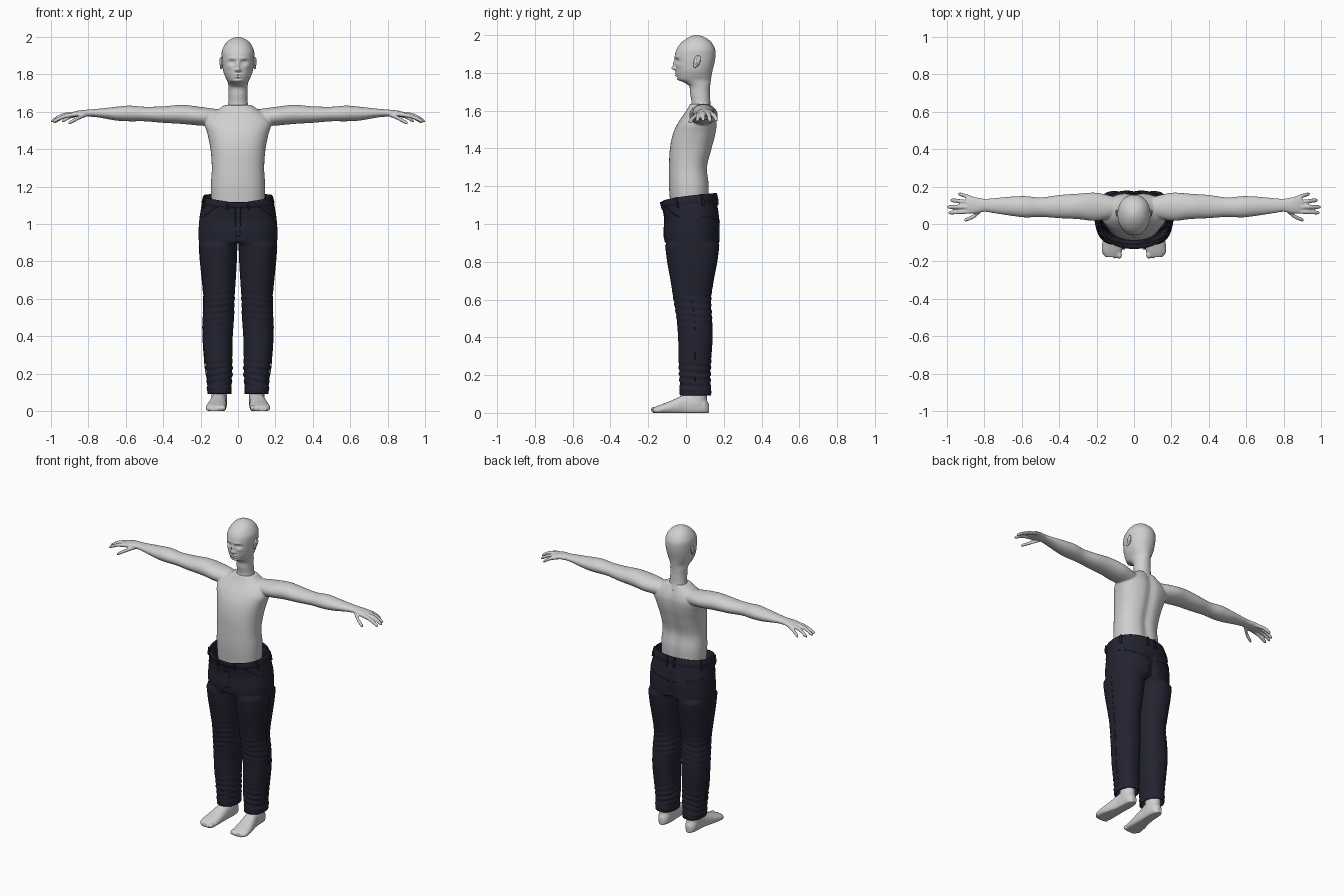
import bpy, bmesh, math
from math import sin, cos, pi, exp
from mathutils import Vector, Matrix

if "Cube" in bpy.data.objects:
    bpy.data.objects.remove(bpy.data.objects["Cube"])


def material(name, rgb):
    m = bpy.data.materials.new(name)
    m.diffuse_color = (*rgb, 1)
    m.use_nodes = True
    m.node_tree.nodes["Principled BSDF"].inputs["Base Color"].default_value = m.diffuse_color
    return m


SKIN = material("pale grey skin", (0.63, 0.63, 0.63))
DENIM = material("dark navy denim", (0.016, 0.017, 0.030))


def interp(rows, s):
    """Smooth Hermite interpolation of rows keyed by their first value."""
    s = min(max(s, rows[0][0]), rows[-1][0])
    i = 0
    while i < len(rows) - 2 and s > rows[i + 1][0]:
        i += 1

    def slope(k, c):
        a, b = max(k - 1, 0), min(k + 1, len(rows) - 1)
        return (rows[b][c] - rows[a][c]) / (rows[b][0] - rows[a][0])
    h = rows[i + 1][0] - rows[i][0]
    t = (s - rows[i][0]) / h
    return [(2*t**3 - 3*t*t + 1) * rows[i][c] + (t**3 - 2*t*t + t) * h * slope(i, c)
            + (3*t*t - 2*t**3) * rows[i + 1][c] + (t**3 - t*t) * h * slope(i + 1, c)
            for c in range(1, len(rows[0]))]


def spread(a, b, n):
    return [a + (b - a) * i / n for i in range(n + 1)]


def power(v, e):
    return math.copysign(abs(v) ** e, v)


def loft(bm, rings, caps=True, skip=None):
    vs = [[bm.verts.new(p) for p in r] for r in rings]
    n = len(vs[0])
    for i in range(len(vs) - 1):
        for j in range(n):
            if skip and skip(i, j):
                continue
            k = (j + 1) % n
            bm.faces.new((vs[i][j], vs[i][k], vs[i + 1][k], vs[i + 1][j]))
    if caps:
        bm.faces.new(vs[0][::-1])
        bm.faces.new(vs[-1])


def finish(bm, name, mat, mirror=False, voxel=0, smooth=3, recalc=True):
    if recalc:
        bmesh.ops.recalc_face_normals(bm, faces=bm.faces[:])
    me = bpy.data.meshes.new(name)
    bm.to_mesh(me)
    bm.free()
    me.polygons.foreach_set("use_smooth", [True] * len(me.polygons))
    me.materials.append(mat)
    ob = bpy.data.objects.new(name, me)
    bpy.context.collection.objects.link(ob)
    if mirror:
        ob.modifiers.new("mirror", 'MIRROR').merge_threshold = 0.0005
    if voxel:
        r = ob.modifiers.new("fuse", 'REMESH')
        r.mode, r.voxel_size, r.use_smooth_shade = 'VOXEL', voxel, True
        s = ob.modifiers.new("soften", 'SMOOTH')
        s.factor, s.iterations = 0.5, smooth
    return ob


def limb(bm, rows, steps, n=20):
    """Tube along x from rows of x, centre y, centre z, radius y, radius z."""
    rings = []
    for x in spread(rows[0][0], rows[-1][0], steps):
        cy, cz, ry, rz = interp(rows, x)
        rings.append([(x, cy + ry * cos(2*pi*k/n), cz + rz * sin(2*pi*k/n)) for k in range(n)])
    loft(bm, rings)


def ball(bm, loc, size, rot=0):
    m = Matrix.Translation(loc) @ Matrix.Rotation(rot, 4, 'X') @ Matrix.Diagonal((*size, 1))
    bmesh.ops.create_uvsphere(bm, u_segments=20, v_segments=12, radius=1, matrix=m)


# Torso, arms and hands, fused into one skin
TORSO = [(1.07, -.08, .12, .14), (1.2, -.09, .125, .145), (1.3, -.09, .116, .14),
         (1.4, -.085, .14, .147), (1.48, -.068, .16, .163), (1.54, -.04, .166, .178),
         (1.58, -.012, .158, .155), (1.61, .008, .147, .11), (1.635, .02, .137, .074)]
bm = bmesh.new()
rings = []
for z in spread(1.07, 1.635, 40):
    yf, yb, w = interp(TORSO, z)
    ring = []
    for k in range(64):
        a = 2 * pi * k / 64
        x = w * power(cos(a), .86)
        y = (yf + yb) / 2 + (yb - yf) / 2 * power(sin(a), .86)
        if sin(a) > 0:  # groove along the spine
            y -= .012 * exp(-(x / .03) ** 2)
        ring.append((x, y, z))
    rings.append(ring)
loft(bm, rings)
limb(bm, [(.08, .09, 1.565, .05, .045), (.2, .092, 1.576, .075, .05), (.3, .094, 1.586, .068, .051),
          (.4, .093, 1.585, .062, .044), (.5, .09, 1.588, .052, .039), (.58, .092, 1.591, .057, .042),
          (.65, .095, 1.59, .052, .037), (.75, .098, 1.593, .04, .023), (.8, .1, 1.593, .035, .019),
          (.85, .1, 1.59, .044, .017), (.885, .102, 1.585, .046, .014), (.9, .102, 1.583, .04, .01)], 60, 28)
FINGERS = [((.86, .068, 1.587), (.93, .064, 1.575), (.993, .06, 1.546)),
           ((.86, .09, 1.589), (.94, .092, 1.58), (1.0, .09, 1.548)),
           ((.86, .112, 1.588), (.93, .122, 1.575), (.982, .127, 1.544)),
           ((.85, .13, 1.586), (.9, .15, 1.573), (.94, .162, 1.548)),
           ((.81, .08, 1.585), (.855, .042, 1.566), (.908, .019, 1.537))]
for base, mid, tip in FINGERS:
    r = .0115
    end = [tip[c] - .06 * (tip[c] - mid[c]) for c in range(3)]
    limb(bm, [(*base, r, r), (*mid, r, r), (*end, r * .85, r * .8), (*tip, r * .4, r * .4)], 14, 12)
finish(bm, "torso_and_arms", SKIN, mirror=True, voxel=.005)

# Head and neck
HEAD = [(1.6, .01, .14, .068), (1.635, .028, .13, .054), (1.69, .022, .127, .05), (1.73, .016, .128, .051),
        (1.75, -.012, .13, .053), (1.764, -.042, .132, .057), (1.785, -.05, .135, .067),
        (1.81, -.053, .14, .077), (1.85, -.056, .15, .084), (1.89, -.059, .156, .087),
        (1.925, -.05, .154, .086), (1.955, -.03, .14, .073), (1.978, -.003, .117, .055),
        (1.992, .022, .092, .033), (1.9985, .042, .07, .013), (2.0, .052, .06, .003)]
# Face relief: x, z, push, spread x, spread z
FACE = [(0, 1.825, -.022, .010, .011), (0, 1.85, -.012, .008, .018), (.013, 1.822, -.007, .006, .006),
        (.032, 1.865, .013, .017, .010), (.032, 1.864, -.006, .009, .005), (.03, 1.886, -.004, .02, .006),
        (0, 1.799, -.008, .018, .004), (0, 1.786, -.008, .015, .0045), (0, 1.776, .004, .02, .004),
        (0, 1.764, -.004, .015, .008), (.048, 1.84, -.004, .014, .012)]
bm = bmesh.new()
rings = []
for z in spread(1.6, 1.97, 110) + [1.976, 1.981, 1.986, 1.99, 1.9935, 1.9965, 1.9985, 1.9995, 2.0]:
    yf, yb, w = interp(HEAD, z)
    yc = yf + .52 * (yb - yf)
    ring = []
    for k in range(96):
        a = 2 * pi * k / 96
        x = w * power(cos(a), .95)
        y = yc + power(sin(a), .95) * ((yb - yc) if sin(a) > 0 else (yc - yf))
        if sin(a) < 0:
            y += sum(p * exp(-((abs(x) - fx) / sx) ** 2 - ((z - fz) / sz) ** 2)
                     for fx, fz, p, sx, sz in FACE)
        ring.append((x, y, z))
    rings.append(ring)
loft(bm, rings)
finish(bm, "head_and_neck", SKIN)

bm = bmesh.new()
ball(bm, (.088, .058, 1.862), (.008, .017, .031), -.2)
ball(bm, (.093, .066, 1.868), (.007, .011, .024), -.2)
ball(bm, (.09, .048, 1.838), (.006, .009, .011))
finish(bm, "ears", SKIN, mirror=True)

# Bare feet with ankles and toes
FOOT = [(-.176, .117, .036, .026), (-.15, .118, .053, .038), (-.1, .115, .054, .056), (-.05, .109, .048, .078),
        (0, .103, .042, .1), (.05, .1, .041, .11), (.1, .1, .034, .08), (.122, .1, .016, .045)]
bm = bmesh.new()
rings = []
for y in spread(-.176, .122, 36):
    cx, rx, top = interp(FOOT, y)
    rings.append([(cx + rx * power(cos(2*pi*k/32), .8), y,
                   max(0, top * (.42 + .58 * sin(2*pi*k/32)))) for k in range(32)])
loft(bm, rings)
loft(bm, [[(.1 + .042 * cos(2*pi*k/24), .058 + .052 * sin(2*pi*k/24), z) for k in range(24)]
          for z in (.04, .08, .12, .16)])
for i in range(5):
    r = .016 if i == 0 else .0115
    ball(bm, (.079 + (.004 if i else 0) + i * .0195, -.166 + .007 * max(i - 1, 0), r + .001), (r * .9, .02, r))
finish(bm, "feet", SKIN, mirror=True, voxel=.005, smooth=2)

# Trousers: each leg is a tube that opens into half of the hips above the crotch
LEG = [(.092, .035, .160, -.03, .13), (.13, .035, .164, -.032, .131), (.2, .03, .17, -.036, .13),
       (.3, .03, .182, -.04, .135), (.4, .028, .188, -.042, .141), (.5, .021, .188, -.05, .138),
       (.6, .018, .183, -.066, .133), (.7, .012, .192, -.082, .147), (.8, .006, .202, -.1, .166),
       (.88, .003, .208, -.11, .176), (.95, 0, .211, -.118, .181), (1.02, 0, .207, -.114, .178),
       (1.07, 0, .196, -.122, .165), (1.115, 0, .183, -.13, .153)]
N, CROTCH = 48, .9


def trouser_point(z, t, out=0):
    xi, xo, yf, yb = interp(LEG, z)
    out += .003 * (z < .131) + .003 * (z > 1.083)  # cuff and waistband
    xo, yf, yb = xo + out, yf - out, yb + out
    cy, ry = (yf + yb) / 2, (yb - yf) / 2
    if z < CROTCH:
        x = (xi + xo) / 2 + (xo - xi) / 2 * power(cos(t), .88)
        y = cy + ry * power(sin(t), .88)
        # soft folds at the ankle and behind the knee
        fold = .004 * max(0, 1 - abs(z - .2) / .12) + .0025 * max(0, 1 - abs(z - .55) / .15)
        y += fold * sin(z * 190 + 3 * cos(t)) * sin(t)
        x += fold * sin(z * 170 + 2 * sin(t)) * cos(t)
    else:
        x = xo * (1 + cos(t)) / 2
        if abs(t - pi) < 4 / N / 2 * 1.7:
            x = 0
        y = cy + math.copysign(ry * max(0, 1 - (x / xo) ** 2.3) ** (1 / 2.3), sin(t))
        if sin(t) > 0:  # seat crease
            y -= .018 * exp(-(x / .025) ** 2) * max(0, 1 - abs(z - .93) / .12)
    u = min(max((z - 1.0) / .115, 0), 1)
    z += u * u * (3 - 2 * u) * .05 * math.sqrt(max(0, (y + .13) / .3))
    return Vector((x, y, z))


heights = spread(.092, .13, 4) + spread(.134, .885, 90) + spread(.905, 1.082, 22) + spread(1.085, 1.115, 4)
bm = bmesh.new()
loft(bm, [[trouser_point(z, (k + .5) * 2 * pi / N) for k in range(N)] for z in heights], caps=False,
     skip=lambda i, j: heights[i] >= CROTCH and j == N // 2 - 1)
ob = finish(bm, "trousers", DENIM, mirror=True, recalc=False)
sol = ob.modifiers.new("cloth", 'SOLIDIFY')
sol.thickness, sol.offset = .008, -1


# Stitched seams laid on the trousers; each takes height and angle at its ends
def seam(name, fn, radius=.002):
    cu = bpy.data.curves.new(name, 'CURVE')
    cu.dimensions, cu.bevel_depth, cu.bevel_resolution = '3D', radius, 1
    for side in (1, -1):
        sp = cu.splines.new('POLY')
        sp.points.add(24)
        for i, p in enumerate(sp.points):
            v = trouser_point(*fn(i / 24))
            p.co = (v.x * side, v.y, v.z, 1)
    cu.materials.append(DENIM)
    ob = bpy.data.objects.new(name, cu)
    bpy.context.collection.objects.link(ob)


seam("front_pockets", lambda s: (1.082 - .05 * sin(s * pi / 2), 2 * pi - 1.45 + 1.2 * s - .15 * s * s))
seam("back_yoke", lambda s: (1.0 + .035 * s, pi - .1 - 2.7 * s))
seam("fly", lambda s: (.93 + .15 * s, pi + .52 - .15 * (1 - s) ** 4))
seam("outer_seams", lambda s: (.14 + .74 * s, 0))

# Belt loops around the waistband
bm = bmesh.new()
for t in (pi + 1.15, 2 * pi - .55, .6, pi - .75):
    rings = []
    for z in (1.068, 1.084, 1.1, 1.116):
        a, b = trouser_point(z, t - .03, .003), trouser_point(z, t + .03, .003)
        mid, d = (a + b) / 2, (b - a).normalized() * .006
        n = Vector((d.y, -d.x, 0)).normalized() * .005
        rings.append([mid - d - n, mid + d - n, mid + d + n, mid - d + n])
    loft(bm, rings)
loops = finish(bm, "belt_loops", DENIM, mirror=True)
loops.data.polygons.foreach_set("use_smooth", [False] * len(loops.data.polygons))
